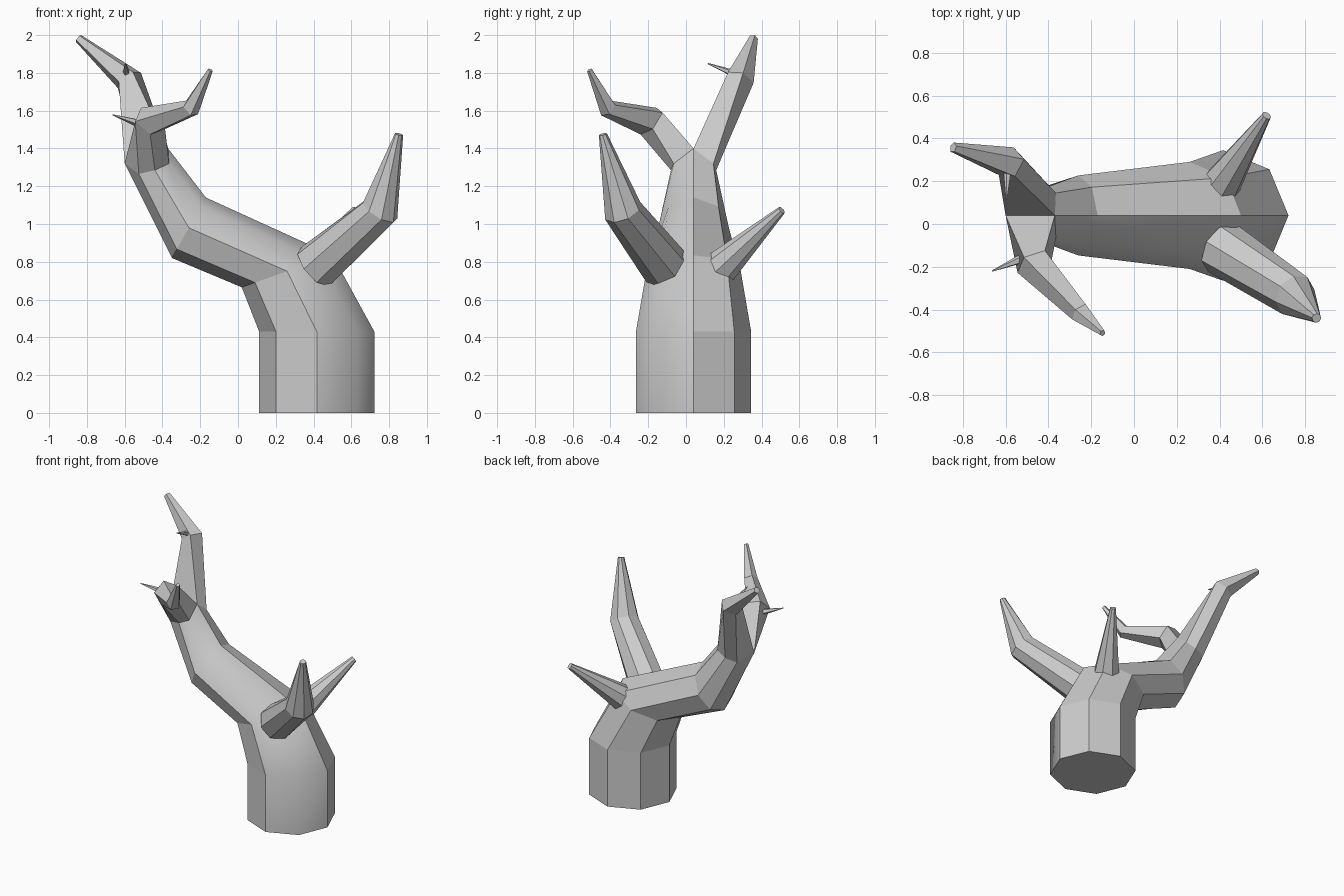
import bpy, bmesh
from math import sin, cos, radians
from mathutils import Vector as V

if "Cube" in bpy.data.objects:
    bpy.data.objects.remove(bpy.data.objects["Cube"])


def ring(bm, c, d, r, hint, n):
    # regular n-gon around c, perpendicular to d, first side facing away from d x u
    d = d.normalized()
    u = (hint - d * hint.dot(d)).normalized()
    v = d.cross(u)
    start = -90 + 180 / n
    return [bm.verts.new(c + r * (u * cos(radians(start + 360 * k / n)) +
                                  v * sin(radians(start + 360 * k / n)))) for k in range(n)]


def bridge(bm, a, b):
    n = len(a)
    return [bm.faces.new((a[k], a[(k + 1) % n], b[(k + 1) % n], b[k])) for k in range(n)]


def limb(bm, path, hint, n, first=None):
    # tapered limb along (x, y, z, radius) points, optionally grown from a ring
    pts = [V(p[:3]) for p in path]
    prev = first
    for i, p in enumerate(path):
        if i == 0 and first:
            continue
        before = (pts[i] - pts[i - 1]).normalized() if i else V()
        after = (pts[i + 1] - pts[i]).normalized() if i + 1 < len(pts) else V()
        cur = ring(bm, pts[i], before + after, p[3], V(hint), n)
        if prev:
            bridge(bm, prev, cur)
        else:
            bm.faces.new(cur[::-1])
        prev = cur
    bm.faces.new(prev)


def finish(bm, name):
    bmesh.ops.recalc_face_normals(bm, faces=bm.faces)
    me = bpy.data.meshes.new(name)
    bm.to_mesh(me)
    bm.free()
    bpy.context.collection.objects.link(bpy.data.objects.new(name, me))


# Trunk: octagonal rings given by left and right points in xz and half depth in y
bm = bmesh.new()
MID = 0.04
prev = None
for lx, lz, rx, rz, ry in [(0.112, 0, 0.722, 0, 0.305), (0.112, 0.43, 0.722, 0.43, 0.305),
                           (0.02, 0.665, 0.50, 0.835, 0.25), (-0.35, 0.82, -0.17, 1.14, 0.187)]:
    c, h = V(((lx + rx) / 2, MID, (lz + rz) / 2)), V(((rx - lx) / 2, 0, (rz - lz) / 2))
    cur = [bm.verts.new(c + h * cos(radians(45 * k)) + V((0, ry * sin(radians(45 * k)), 0)))
           for k in range(8)]
    if prev:
        for f in bridge(bm, prev, cur)[6:]:
            f.smooth = True
    else:
        bm.faces.new(cur[::-1])
    prev = cur

# Fork ring: its two halves share a ridge and carry one upper limb each
half = [(-0.37, 0, 1.40), (-0.365, 0.105, 1.32), (-0.44, 0.12, 1.285),
        (-0.525, 0.10, 1.265), (-0.60, 0, 1.32)]
fork = [bm.verts.new((x, MID + y, z)) for x, y, z in half]
fork += [bm.verts.new((x, MID - y, z)) for x, y, z in half[3:0:-1]]
for f in bridge(bm, prev, fork)[6:]:
    f.smooth = True

# Back upper limb
limb(bm, [(-0.48, 0.10, 1.33), (-0.58, 0.285, 1.765, 0.077), (-0.845, 0.357, 1.983, 0.024)],
     (0.7, 0, 0.7), 5, fork[0:5])
# Front upper limb
limb(bm, [(-0.47, -0.03, 1.33), (-0.465, -0.185, 1.545, 0.09), (-0.25, -0.415, 1.612, 0.05),
          (-0.147, -0.51, 1.815, 0.015)], (-1, 0, 0), 5, fork[4:8] + fork[0:1])
finish(bm, "trunk")

# Side branches and twigs
for name, n, path in [
    ("front_branch", 8, [(0.41, -0.11, 0.775, 0.13), (0.752, -0.335, 1.07, 0.104),
                         (0.853, -0.44, 1.475, 0.022)]),
    ("back_branch", 8, [(0.405, 0.18, 0.765, 0.095), (0.62, 0.507, 1.073, 0.022)]),
    ("back_twig", 5, [(-0.59, 0.27, 1.79, 0.022), (-0.596, 0.115, 1.85, 0.003)]),
    ("front_twig", 5, [(-0.53, -0.165, 1.535, 0.022), (-0.663, -0.22, 1.578, 0.003)]),
]:
    bm = bmesh.new()
    limb(bm, path, (0.1, 0.2, 1), n)
    finish(bm, name)
